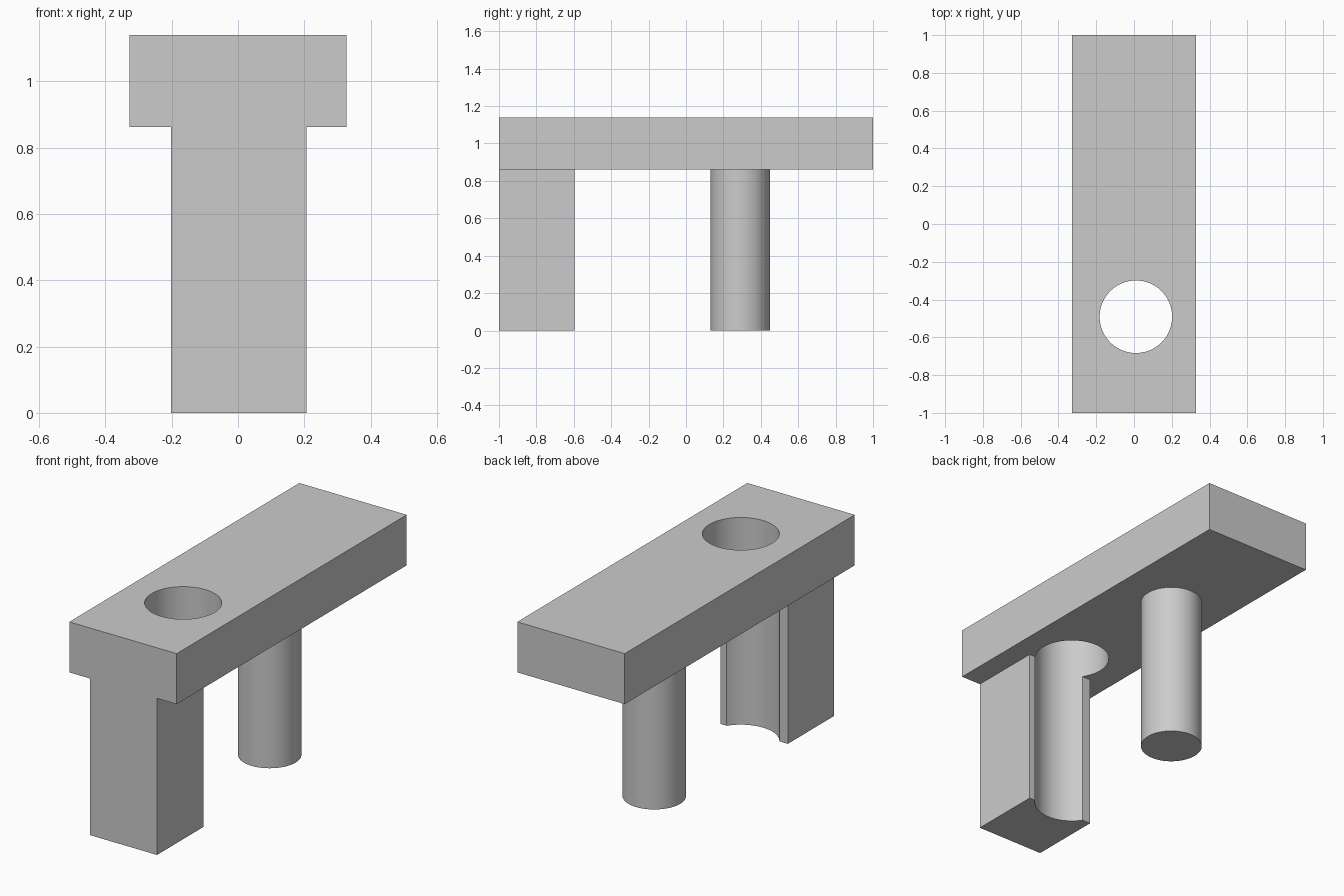
import bpy
from mathutils import Vector

cube = bpy.data.objects.get("Cube")
if cube:
    bpy.data.objects.remove(cube, do_unlink=True)

grey = bpy.data.materials.new("plain_grey")
grey.use_nodes = True
GREY = (0.6, 0.6, 0.6, 1)
grey.diffuse_color = GREY
grey.node_tree.nodes["Principled BSDF"].inputs["Base Color"].default_value = GREY


def box(name, low, high):
    low, high = Vector(low), Vector(high)
    bpy.ops.mesh.primitive_cube_add(size=1, location=(low + high) / 2)
    ob = bpy.context.object
    ob.name = name
    ob.scale = high - low
    bpy.ops.object.transform_apply(location=False, rotation=False, scale=True)
    ob.data.materials.append(grey)
    return ob


def cylinder(name, x, y, radius, bottom, top):
    bpy.ops.mesh.primitive_cylinder_add(
        vertices=96, radius=radius, depth=top - bottom,
        location=(x, y, (top + bottom) / 2))
    ob = bpy.context.object
    ob.name = name
    ob.data.materials.append(grey)
    bpy.ops.object.shade_smooth_by_angle(angle=0.5)
    return ob


UNDERSIDE, TOP = 0.862, 1.14

# Top slab, front block and round rear peg
slab = box("top_slab", (-0.327, -1, UNDERSIDE), (0.327, 1, TOP))
block = box("front_block", (-0.202, -1, 0), (0.207, -0.597, UNDERSIDE))
cylinder("rear_peg", -0.01, 0.29, 0.158, 0, UNDERSIDE)

# Vertical bore through the slab and the back of the block
bore = cylinder("bore_cutter", 0.01, -0.491, 0.192, -0.2, TOP + 0.2)
bore.hide_render = True
bore.hide_set(True)
for ob in (slab, block):
    cut = ob.modifiers.new("bore", "BOOLEAN")
    cut.operation = "DIFFERENCE"
    cut.solver = "EXACT"
    cut.object = bore
    bpy.context.view_layer.objects.active = ob
    bpy.ops.object.modifier_apply(modifier=cut.name)
    bpy.ops.object.select_all(action="DESELECT")
    ob.select_set(True)
    bpy.ops.object.shade_smooth_by_angle(angle=0.5)

bpy.data.objects.remove(bore, do_unlink=True)
